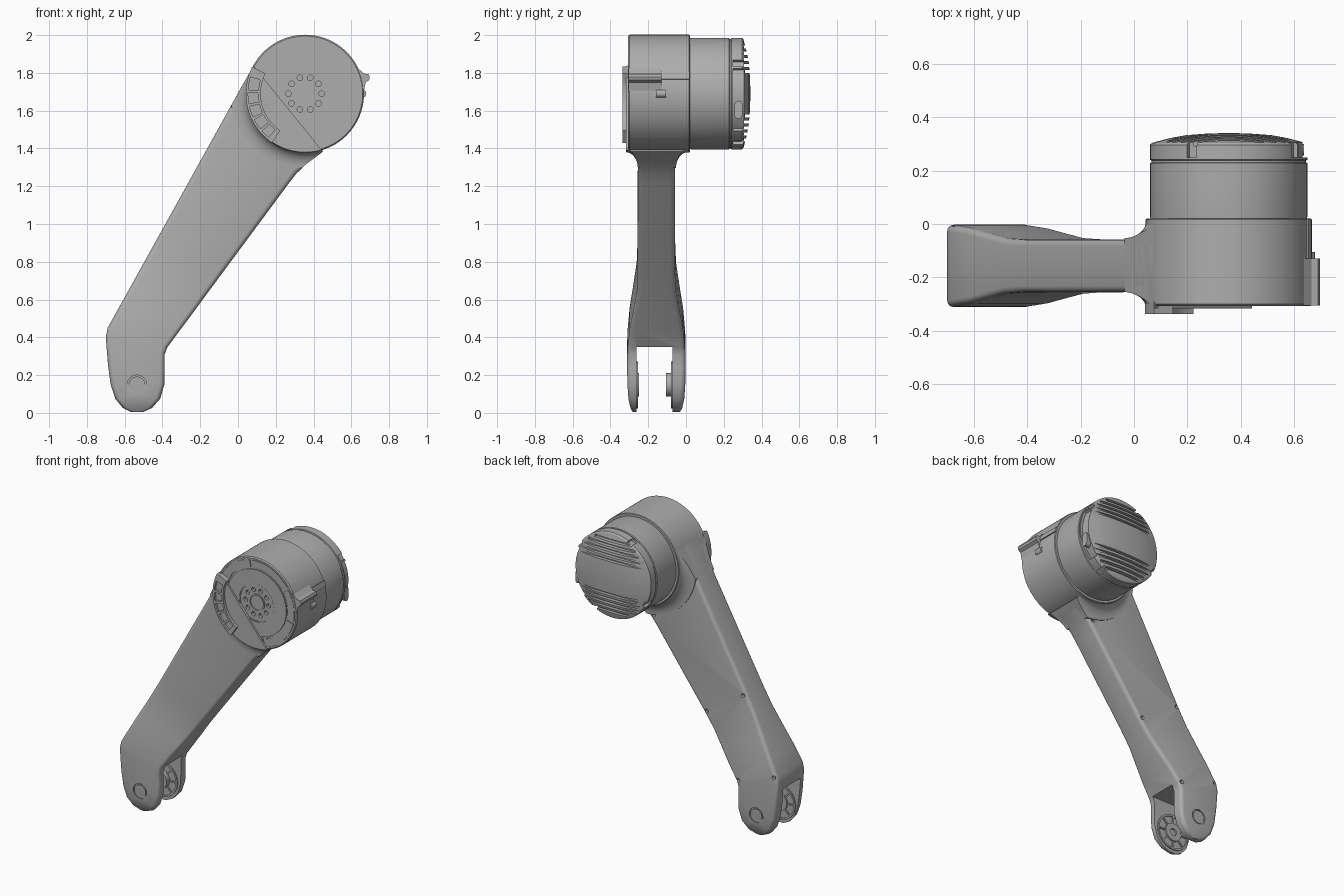
import bpy, bmesh, math
from mathutils import Vector

cube = bpy.data.objects.get("Cube")
if cube:
    bpy.data.objects.remove(cube, do_unlink=True)

HX, HZ = 0.355, 1.69      # head axis
PX, PZ = -0.535, 0.148    # foot pin axis
YC = -0.157               # middle plane of the arm

grey = bpy.data.materials.new("satin grey")
grey.use_nodes = True
COLOR = (0.42, 0.42, 0.42, 1)
grey.diffuse_color = COLOR
grey.node_tree.nodes["Principled BSDF"].inputs["Base Color"].default_value = COLOR


def make(name, rings, closed=False):
    """Skin a list of equal rings; cap the ends unless the loop is closed."""
    bm = bmesh.new()
    vs = [[bm.verts.new(p) for p in ring] for ring in rings]
    n = len(vs[0])
    for a, b in zip(vs, vs[1:] + (vs[:1] if closed else [])):
        for i in range(n):
            bm.faces.new((a[i], a[(i + 1) % n], b[(i + 1) % n], b[i]))
    if not closed:
        bm.faces.new(vs[0])
        bm.faces.new(vs[-1])
    bmesh.ops.recalc_face_normals(bm, faces=bm.faces)
    me = bpy.data.meshes.new(name)
    bm.to_mesh(me)
    bm.free()
    ob = bpy.data.objects.new(name, me)
    bpy.context.collection.objects.link(ob)
    me.materials.append(grey)
    return ob


def polar(r, a, y, cx=HX, cz=HZ):
    return (cx + r * math.cos(a), y, cz + r * math.sin(a))


def lathe(name, profile, cx=HX, cz=HZ, n=96):
    """Solid turned around a y axis; profile is (radius, y), ends capped."""
    return make(name, [[polar(r, math.tau * i / n, y, cx, cz) for i in range(n)]
                       for r, y in profile])


def rod(name, cx, cz, r, y0, y1, n=24):
    return lathe(name, [(r, y0), (r, y1)], cx, cz, n)


def tube(name, cx, cz, r0, r1, y0, y1, n=40):
    rings = [[polar(r, math.tau * i / n, y, cx, cz) for r, y in
              ((r0, y0), (r1, y0), (r1, y1), (r0, y1))] for i in range(n)]
    return make(name, rings, closed=True)


def sector(name, r0, r1, a0, a1, y0, y1):
    """Arc block around the head axis, angles in degrees."""
    n = max(2, int(abs(a1 - a0) / 4))
    angles = [math.radians(a0 + (a1 - a0) * i / n) for i in range(n + 1)]
    return make(name, [[polar(r, a, y) for r, y in
                        ((r0, y0), (r1, y0), (r1, y1), (r0, y1))] for a in angles])


def prism(name, pts, y0, y1):
    return make(name, [[(x, y, z) for x, z in pts] for y in (y0, y1)])


def box(name, x0, x1, y0, y1, z0, z1):
    return prism(name, [(x0, z0), (x1, z0), (x1, z1), (x0, z1)], y0, y1)


def cut(ob, cutters, op='DIFFERENCE'):
    bpy.context.view_layer.objects.active = ob
    for c in cutters:
        m = ob.modifiers.new("cut", 'BOOLEAN')
        m.operation, m.solver, m.object = op, 'EXACT', c
        bpy.ops.object.modifier_apply(modifier=m.name)
        bpy.data.objects.remove(c, do_unlink=True)


# Arm: left x, left z, right x, right z, half thickness
stations = [
    (-.565, .004, -.505, .004, .125), (-.61, .026, -.455, .026, .137),
    (-.65, .075, -.412, .075, .148), (-.674, .15, -.39, .15, .153),
    (-.688, .25, -.388, .24, .155), (-.70, .40, -.388, .31, .154),
    (-.69, .45, -.375, .345, .152), (-.624, .569, -.307, .438, .141),
    (-.558, .688, -.238, .53, .122), (-.49, .81, -.17, .623, .104),
    (-.42, .936, -.095, .724, .099), (-.06, 1.585, .27, 1.217, .098),
    (-.02, 1.657, .31, 1.268, .098), (.03, 1.747, .365, 1.32, .098),
    (.082, 1.838, .45, 1.383, .098)]


def section(s, r=0.024, k=4):
    a, b, h = Vector((s[0], 0, s[1])), Vector((s[2], 0, s[3])), s[4]
    w = (b - a).length / 2
    mid, u = (a + b) / 2, (b - a).normalized()
    ring = []
    for q, (sx, sy) in enumerate(((1, 1), (-1, 1), (-1, -1), (1, -1))):
        for i in range(k + 1):
            t = math.pi / 2 * (q + i / k)
            p = mid + u * (sx * (w - r) + r * math.cos(t))
            ring.append((p.x, YC + sy * (h - r) + r * math.sin(t), p.z))
    return ring


arm = make("arm", [section(s) for s in stations])
cuts = [box("fork_slot", -.9, -.3, -.262, -.072, -.1, .35)]
for s in (stations[6], stations[10], stations[12]):
    for f in (.07, .93):
        x, z = s[0] + (s[2] - s[0]) * f, s[1] + (s[3] - s[1]) * f
        cuts.append(rod("screw_hole", x, z, .013, YC + s[4] - .02, YC + s[4] + .02, 16))
for side in (-1, 1):
    y = YC + side * .153
    cuts.append(tube("pin_groove", PX, PZ, .044, .052, y - .008, y + .008))
cut(arm, cuts)

# Fork inside: hubs, rims and spokes
for side, y, depth in ((-1, -.264, .014), (1, -.07, .036)):
    tip = y - side * depth
    tube("pin_hub", PX, PZ, .024, .062, min(y, tip), max(y, tip))
    rim = y - side * .01
    tube("fork_rim", PX, PZ, .112, .124, min(y, rim), max(y, rim))
    for i in range(8):
        a = math.tau * i / 8
        pts = [polar(r, a + da, 0, PX, PZ) for r, da in
               ((.055, -.09), (.116, -.04), (.116, .04), (.055, .09))]
        prism("fork_spoke", [(p[0], p[2]) for p in pts], min(y, rim), max(y, rim))

# Curved flare that blends the arm into the head
R, half = 0.31, 0.098
flare_profile = []
for i in range(9):
    t = math.pi / 2 * i / 8
    flare_profile.append((R + .085 * (1 - math.cos(t)), half + .062 * (1 - math.sin(t))))
front = [(r, YC - h) for r, h in flare_profile]
back = [(r, YC + .006 + h) for r, h in reversed(flare_profile)]
flare = lathe("arm_flare", front + back)
outline = [(s[0], s[1]) for s in stations[10:]] + [(s[2], s[3]) for s in reversed(stations[10:])]
cut(flare, [prism("flare_bounds", outline, -.5, .3)], 'INTERSECT')

# Head housing with recessed front ring and hub face
head = lathe("head_housing", [
    (.03, -.296), (.05, -.296), (.05, -.303), (.06, -.303), (.06, -.298), (.127, -.298),
    (.127, -.302), (.131, -.302), (.131, -.305), (.228, -.305), (.228, -.298), (.236, -.298),
    (.236, -.302), (.295, -.302), (.295, -.307), (.305, -.307), (.312, -.30),
    (.312, .016), (.308, .02)])
cut(head, [rod("bolt_hole", *[polar(.088, math.tau * i / 10, 0)[j] for j in (0, 2)],
               .015, -.35, -.28, 14) for i in range(10)])
for a0, a1 in ((-122, -78), (-74, -14), (-10, 32), (36, 96), (100, 148)):
    sector("front_ring_pad", .241, .291, a0, a1, -.307, -.295)

# Raised cable guard with open pockets on the front
sector("guard_floor", .237, .313, 153, 236, -.322, -.29)
sector("guard_inner_wall", .235, .248, 153, 236, -.337, -.29)
sector("guard_outer_wall", .301, .314, 153, 236, -.337, -.29)
for a, w in ((153, 10), (176, 3), (190, 3), (204, 3), (218, 3), (230, 6)):
    sector("guard_divider", .24, .31, a, a + w, -.337, -.29)

# Side nub and connector
prism("side_nub", [(.62, 1.84), (.665, 1.797), (.69, 1.793), (.698, 1.778),
                   (.694, 1.762), (.676, 1.75), (.665, 1.70), (.62, 1.70)], -.305, -.13)
sector("side_strip", .30, .319, 14, 21, -.13, .018)
rod("side_plug", .657, 1.69, .022, -.16, -.105)

# Rear motor with domed, finned cap
dome = [(.295, .296), (.288, .304), (.22, .322), (.16, .333), (.08, .339), (.01, .341)]
motor = lathe("motor", [(.29, .0), (.295, .03), (.295, .228), (.289, .231), (.289, .238),
                        (.295, .241)] + dome)
cuts = [sector("side_recess", .277, .35, -42, 27, .25, .4)]
for a in (33, 118, 208, 298):
    cuts.append(sector("cap_notch", .278, .35, a - 4, a + 4, .25, .4))
for sign in (-1, 1):
    for i in range(5):
        d = .118 + .032 * i
        top = .341 - .04 * (d / .288) ** 2
        z = HZ + sign * d
        w = math.sqrt(.278 ** 2 - d * d)
        cuts.append(box("fin_groove", HX - w, HX + w, top - .022, .4, z - .008, z + .008))
cut(motor, cuts)

# Oval socket in the cap recess
socket = []
for x in (.60, .638):
    socket.append([(x, .278 + .022 * math.cos(math.tau * i / 24),
                    1.605 + .026 * math.sin(math.tau * i / 24) + (.022 if i < 12 else -.022))
                   for i in range(24)])
make("cap_socket", socket)

# Smooth curved surfaces, keep crisp edges
bpy.ops.object.select_all(action='DESELECT')
for ob in bpy.context.scene.objects:
    if ob.type == 'MESH' and ob.data.materials and ob.data.materials[0] == grey:
        ob.select_set(True)
        bpy.context.view_layer.objects.active = ob
bpy.ops.object.shade_smooth_by_angle(angle=math.radians(30))
